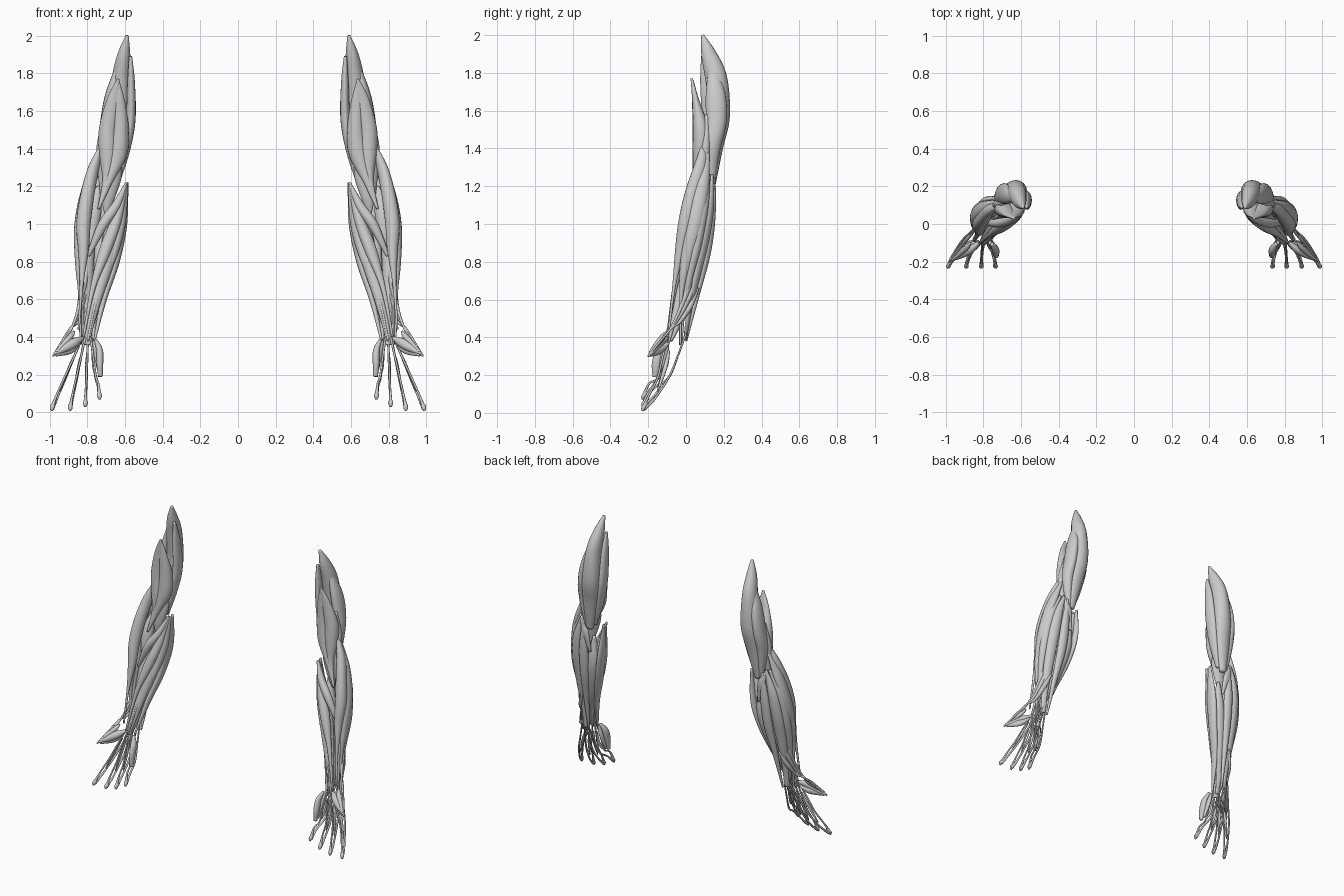
import bpy, bmesh, math
from mathutils import Vector


def spline(pts, steps):
    # Catmull-Rom through points of (x, y, z, half width, half depth)
    out = []
    p = [pts[0]] + pts + [pts[-1]]
    for i in range(1, len(p) - 2):
        for k in range(steps):
            t = k / steps
            out.append([0.5 * (2 * b + (c - a) * t + (2 * a - 5 * b + 4 * c - d) * t * t
                               + (3 * b - a - 3 * c + d) * t ** 3)
                        for a, b, c, d in zip(p[i - 1], p[i], p[i + 1], p[i + 2])])
    return out + [list(pts[-1])]


def strand(name, pts, turn=0, sides=16, steps=8):
    # Tapered elliptical sweep, mirrored to the other arm
    pts = spline(pts, steps)
    bm = bmesh.new()
    a0, rings = math.radians(turn), []
    for i, q in enumerate(pts):
        t = (Vector(pts[min(i + 1, len(pts) - 1)][:3]) - Vector(pts[max(i - 1, 0)][:3])).normalized()
        u = t.cross(Vector((0, 1, 0))).normalized()
        v = u.cross(t)
        u, v = u * math.cos(a0) + v * math.sin(a0), v * math.cos(a0) - u * math.sin(a0)
        w, d = max(q[3], .003), max(q[4], .003)
        ring = []
        for k in range(sides):
            a = 2 * math.pi * k / sides
            ring.append(bm.verts.new(Vector(q[:3]) + u * (w * math.cos(a)) + v * (d * math.sin(a))))
        rings.append(ring)
    for r, s in zip(rings, rings[1:]):
        for k in range(sides):
            bm.faces.new((r[k], r[(k + 1) % sides], s[(k + 1) % sides], s[k]))
    bm.faces.new(rings[0])
    bm.faces.new(rings[-1])
    bmesh.ops.recalc_face_normals(bm, faces=bm.faces)
    me = bpy.data.meshes.new(name)
    bm.to_mesh(me)
    bm.free()
    me.shade_smooth()
    ob = bpy.data.objects.new(name, me)
    bpy.context.collection.objects.link(ob)
    ob.modifiers.new("other_arm", 'MIRROR').use_mirror_merge = False


T = .006
# Back of the upper arm
strand("triceps_long_head", [(.588, .088, 2, .008, .008), (.605, .12, 1.9, .034, .04), (.62, .16, 1.77, .05, .058),
       (.63, .18, 1.57, .06, .052), (.65, .155, 1.4, .055, .04), (.67, .135, 1.19, .025, .018)])
strand("triceps_lateral_head", [(.63, .13, 1.86, .008, .008), (.67, .155, 1.7, .03, .05), (.695, .16, 1.55, .035, .055),
       (.705, .14, 1.4, .035, .042), (.69, .135, 1.2, .015, .015)])
strand("triceps_inner_head", [(.57, .09, 1.89, .008, .01), (.567, .11, 1.75, .02, .035), (.57, .13, 1.55, .026, .045),
       (.6, .125, 1.38, .024, .035), (.64, .12, 1.22, .012, .015)])
# Front of the upper arm
strand("biceps_long_head", [(.635, .03, 1.77, T, T), (.66, .05, 1.66, .035, .018), (.69, .078, 1.5, .048, .042),
       (.69, .075, 1.37, .046, .04), (.70, .055, 1.23, .02, .02), (.74, .03, 1.08, T, T)])
strand("biceps_short_head", [(.635, .035, 1.76, T, T), (.63, .052, 1.64, .032, .02), (.625, .078, 1.5, .046, .043),
       (.64, .075, 1.37, .05, .04), (.685, .05, 1.23, .022, .018), (.74, .03, 1.08, T, T)])
strand("brachialis", [(.70, .11, 1.58, .01, .01), (.7, .105, 1.42, .05, .03), (.68, .09, 1.28, .065, .035),
       (.69, .08, 1.15, .04, .025), (.70, .08, 1.05, .008, .008)])
# Thumb side of the forearm
strand("brachioradialis", [(.715, .1, 1.43, .008, .015), (.765, .075, 1.3, .028, .035), (.80, .03, 1.15, .036, .04),
       (.82, -.004, 1, .038, .038), (.82, -.03, .86, .028, .028), (.83, -.062, .68, .01, .01), (.845, -.09, .44, T, T)], 25)
strand("long_wrist_extensor", [(.735, .11, 1.38, .008, .015), (.795, .08, 1.2, .03, .042), (.838, .045, 1, .03, .042),
       (.843, .0, .8, .022, .03), (.838, -.025, .62, .01, .01), (.835, -.03, .36, T, T)])
strand("short_wrist_extensor", [(.75, .12, 1.26, .008, .01), (.81, .085, 1.1, .03, .035), (.835, .055, .9, .03, .03),
       (.835, .015, .72, .018, .022), (.825, -.01, .55, .008, .008), (.82, -.025, .36, T, T)])
# Back of the forearm
strand("finger_extensor", [(.73, .135, 1.26, .008, .01), (.775, .12, 1.1, .034, .028), (.795, .095, .93, .04, .03),
       (.80, .055, .74, .034, .024), (.80, .02, .56, .022, .014), (.80, -.005, .39, .018, .007)], -20)
strand("ulnar_wrist_extensor", [(.71, .145, 1.24, .008, .01), (.72, .135, 1.05, .03, .022), (.73, .107, .85, .032, .025),
       (.752, .055, .62, .018, .016), (.77, 0, .38, T, T)])
strand("elbow_muscle", [(.735, .135, 1.25, .008, .008), (.70, .145, 1.16, .026, .015), (.67, .13, 1.02, .008, .008)])
strand("supinator", [(.74, .10, 1.2, .01, .01), (.765, .07, 1.06, .04, .035), (.78, .03, .88, .01, .01)])
# Palm side of the forearm
strand("pronator", [(.592, .06, 1.22, .006, .01), (.645, .03, 1.1, .024, .024), (.72, .005, .99, .026, .024),
       (.795, .01, .83, .01, .012)])
strand("radial_wrist_flexor", [(.592, .062, 1.21, .006, .01), (.645, .025, 1.02, .028, .028),
       (.705, -.015, .86, .032, .028), (.77, -.06, .66, .014, .013), (.82, -.1, .4, T, T)], 20)
strand("palm_flexor", [(.59, .07, 1.21, .006, .01), (.622, .045, 1, .025, .03), (.672, .008, .82, .026, .025),
       (.75, -.06, .6, .008, .008), (.797, -.11, .38, T, T)], 30)
strand("finger_flexor", [(.595, .075, 1.2, .008, .01), (.64, .06, 1, .035, .04), (.70, .01, .8, .045, .038),
       (.755, -.04, .6, .032, .026), (.795, -.085, .42, .02, .013), (.80, -.1, .36, .018, .008)], 20)
strand("ulnar_wrist_flexor", [(.588, .095, 1.22, .006, .012), (.608, .09, 1, .02, .04), (.65, .055, .8, .022, .036),
       (.712, -.005, .6, .016, .026), (.762, -.085, .38, T, T)])
strand("deep_finger_flexor", [(.66, .1, 1.12, .01, .01), (.675, .08, .92, .045, .045), (.725, .03, .68, .038, .036),
       (.775, -.03, .5, .022, .02), (.80, -.08, .38, .014, .008)])
# Thumb tendons and palm muscles
for i, (name, x, y, z) in enumerate([("abductor", .905, -.115, .41), ("short_extensor", .95, -.165, .345),
                                     ("long_extensor", .98, -.2, .3)]):
    strand("thumb_" + name, [(.785, .065, .84 - .09 * i, T, T), (.82, .02, .68 - .06 * i, .018, .014),
           (.85, -.035, .54 - .03 * i, .009, .009), (.885 + .005 * i, -.085, .44, T, T), (x, y, z, T, T)], 0, 10)
strand("thumb_pad", [(.825, -.1, .395, .01, .01), (.865, -.135, .372, .024, .02), (.91, -.16, .345, .022, .02),
                     (.975, -.19, .31, .008, .01)])
strand("thumb_web", [(.84, -.095, .37, .006, .01), (.875, -.125, .34, .018, .016), (.91, -.15, .325, .02, .014),
                     (.965, -.19, .305, .008, .01)])
strand("thumb_upper_pad", [(.87, -.1, .43, T, T), (.895, -.13, .395, .016, .016), (.965, -.19, .32, .007, .008)])
strand("little_finger_pad", [(.755, -.105, .385, .008, .01), (.735, -.135, .33, .018, .024), (.733, -.155, .26, .018, .026),
                             (.73, -.165, .19, .012, .012)])
strand("little_finger_opposer", [(.765, -.1, .38, .008, .01), (.75, -.115, .3, .014, .02), (.735, -.14, .2, .006, .008)])
# Finger tendons, back and palm side, with small webs of muscle
for i, (x, z) in enumerate([(.735, .075), (.81, .035), (.89, .015), (.985, .015)]):
    s = .782 + i * .014
    at = lambda f: s + (x - s) * f
    n = "_%d" % (i + 1)
    strand("back_tendon" + n, [(s, -.0, .42, T, T), (at(.25), -.04, .31, T, .005), (at(.55), -.09, .19, .007, T),
           (at(.85), -.165, z + .06, .007, .006), (x, -.222, z + .005, .011, .009)], 0, 8)
    strand("palm_tendon" + n, [(s, -.095, .4, T, T), (at(.3), -.125, .29, T, T), (at(.6), -.15, .185, T, T),
           (at(.85), -.195, z + .08, T, T), (x, -.225, z + .015, .01, .009)], 0, 8)
    strand("finger_slip" + n, [(at(.2), -.09, .33, .004, .006), (at(.42) + .004, -.11, .24, .007, .012),
           (at(.75), -.15, z + .1, .004, .004)], 0, 8)
    strand("finger_tip" + n, [(at(.93), -.205, z + .04, .006, .006), (x, -.224, z + .015, .013, .012),
           (x + (x - s) * .02, -.23, z - .005, .006, .006)], 0, 10)
